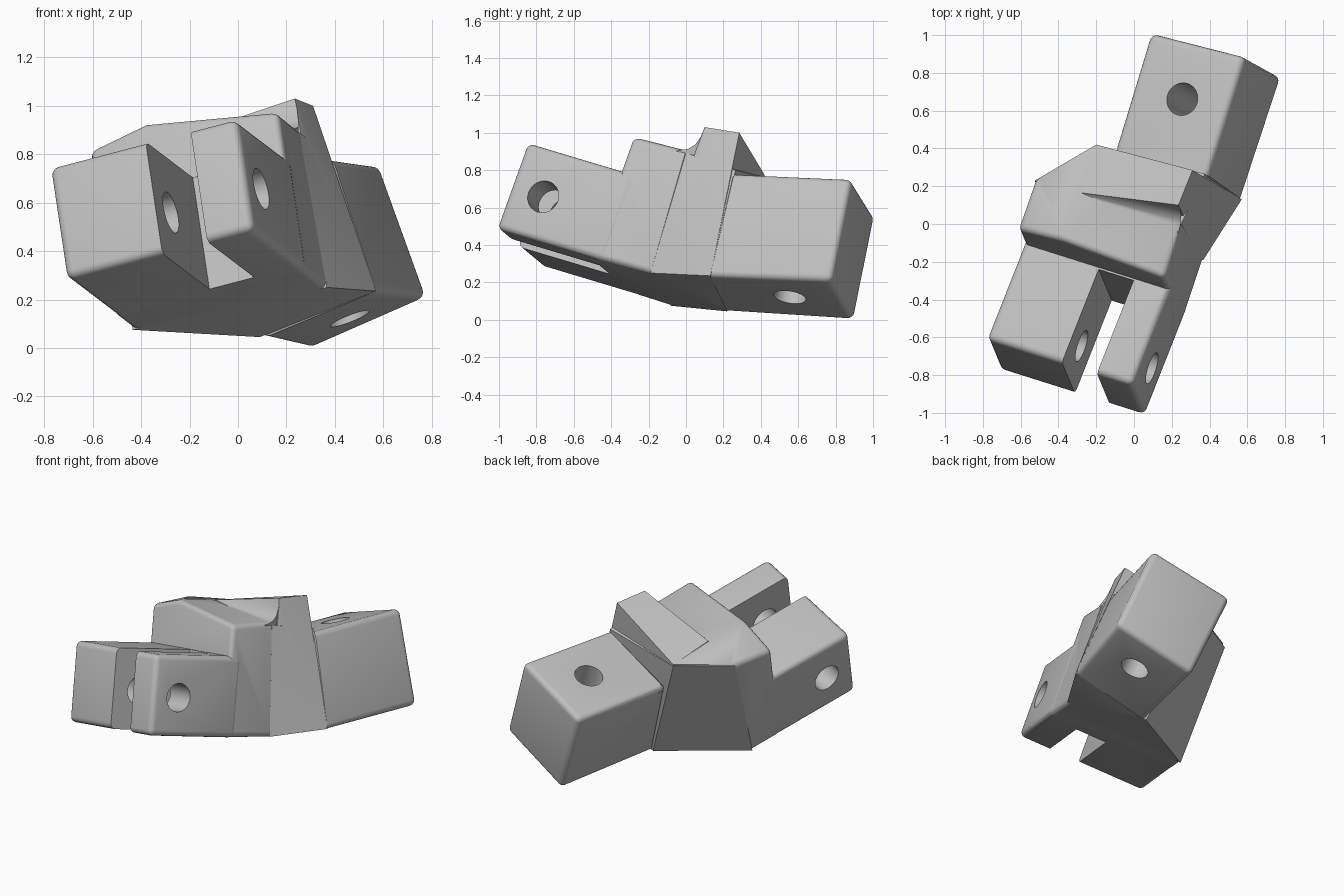
import bpy, bmesh
from mathutils import Vector, Matrix

cube = bpy.data.objects.get("Cube")
if cube:
    bpy.data.objects.remove(cube, do_unlink=True)

# Single grey material
grey = bpy.data.materials.new("plain_grey")
grey.use_nodes = True
COLOUR = (0.52, 0.52, 0.52, 1)
grey.diffuse_color = COLOUR
grey.node_tree.nodes["Principled BSDF"].inputs["Base Color"].default_value = COLOUR


def frame(origin, across, up):
    """Local frame: x across, y along the part, z up."""
    u = Vector(across).normalized()
    v = Vector(up).cross(u).normalized()
    m = Matrix((u, v, u.cross(v))).transposed().to_4x4()
    m.translation = origin
    return m


FORK = frame((-0.77, -0.61, 0.75), (0.925, -0.292, 0.243), (-0.123, 0.329, 0.936))
TAB = frame((0.09, 1.0, 0.55), (0.90, -0.223, 0.38), (-0.337, 0.175, 0.925))


def hull(name, points, bevel=0.0, rounded=lambda middle: True):
    """Convex solid around points; edges chosen by their middle are rounded."""
    bm = bmesh.new()
    for p in points:
        bm.verts.new(p)
    bmesh.ops.convex_hull(bm, input=bm.verts[:])
    loose = [v for v in bm.verts if not v.link_faces]
    bmesh.ops.delete(bm, geom=loose, context='VERTS')
    bmesh.ops.dissolve_limit(bm, angle_limit=0.03, verts=bm.verts[:], edges=bm.edges[:])
    if bevel:
        sharp = [e for e in bm.edges if e.calc_face_angle(0) > 0.4
                 and rounded((e.verts[0].co + e.verts[1].co) / 2)]
        bmesh.ops.bevel(bm, geom=sharp, offset=bevel, segments=4, profile=0.5,
                        affect='EDGES', clamp_overlap=True)
    bmesh.ops.recalc_face_normals(bm, faces=bm.faces[:])
    mesh = bpy.data.meshes.new(name)
    bm.to_mesh(mesh)
    bm.free()
    mesh.materials.append(grey)
    ob = bpy.data.objects.new(name, mesh)
    bpy.context.collection.objects.link(ob)
    return ob


def box(name, m, lo, hi, bevel=0.0):
    corners = [m @ Vector((x, y, z)) for x in (lo[0], hi[0])
               for y in (lo[1], hi[1]) for z in (lo[2], hi[2])]
    return hull(name, corners, bevel)


def rod(name, m, centre, axis, radius, half):
    """Round cutter along a local axis."""
    a = (m.to_3x3() @ Vector(axis)).normalized()
    bpy.ops.mesh.primitive_cylinder_add(vertices=40, radius=radius, depth=2 * half,
                                        location=m @ Vector(centre),
                                        rotation=a.to_track_quat('Z', 'Y').to_euler())
    ob = bpy.context.object
    ob.name = name
    ob.data.materials.append(grey)
    return ob


def combine(base, other, operation):
    mod = base.modifiers.new(operation, 'BOOLEAN')
    mod.operation = operation
    mod.solver = 'EXACT'
    mod.object = other
    bpy.context.view_layer.update()
    bpy.context.view_layer.objects.active = base
    bpy.ops.object.modifier_apply(modifier=mod.name)
    bpy.data.objects.remove(other, do_unlink=True)


LEFT, RIGHT, THICK, STEP = -0.012, 0.823, 0.495, 0.56

# Corner points where the fork section bends into the tab section
bend_left_low, bend_right_low = Vector((-0.435, -0.08, 0.075)), Vector((0.367, -0.19, 0.25))
bend_left_top, bend_right_top = Vector((-0.525, 0.23, 0.79)), Vector((0.25, 0.0, 0.905))
back_left_low, back_right_low = Vector((0.09, 0.22, 0.045)), Vector((0.57, 0.13, 0.235))
back_left_top, back_right_top = Vector((-0.20, 0.42, 0.775)), Vector((0.31, 0.285, 1.0))

# Fork block
body = box("bracket_body", FORK, (LEFT, 0, -THICK), (RIGHT, 0.65, 0), 0.035)

# Raised shoulder behind the fork, with a crest along its length
to_fork = FORK.inverted()
profile = [(LEFT, -THICK), (LEFT, 0.23), (0.254, 0.287), (RIGHT, 0.19), (RIGHT, -THICK)]
front = [FORK @ Vector((a, STEP, h)) for a, h in profile]
shoulder = hull("shoulder", front + [bend_left_low, bend_right_low, bend_left_top,
                                     bend_right_top, back_left_top], 0.03,
                lambda middle: (to_fork @ middle).y < 0.74)

# Core joining shoulder and tab, its top just under the shoulder
under = Vector((0, 0, -0.012))
core = hull("core", [bend_left_low, bend_right_low, bend_left_top + under,
                     bend_right_top + under, back_left_top + under, back_left_low,
                     back_right_low, Vector((0.375, 0.265, 0.80))])

# Back ridge
apex = Vector((-0.28, 0.165, 0.857))
ridge_front = Vector((0.235, 0.10, 1.03))
ridge = hull("ridge", [ridge_front, back_right_top, back_left_top, apex, back_right_low,
                       back_left_low, bend_right_low])

# Concave saddle sweeping up to the ridge, fading out at the left
curve = [Vector(p) for p in ((0.235, -0.05, 0.905), (0.25, 0.01, 0.913),
                             (0.25, 0.05, 0.937), (0.245, 0.08, 0.98))] + [ridge_front]
drop = Vector((0, 0, 0.3))
saddle = []
for i, (p, q) in enumerate(zip(curve, curve[1:])):
    tops = [p, q, apex]
    saddle.append(hull(f"saddle_{i}", tops + [t - drop for t in tops]))

# Rear tab, reaching into the core and rounded away from it
rear = [Vector(p) for p in ((0.585, 0.885, 0.757), (0.783, 0.775, 0.21),
                            (0.295, 0.90, -0.004), (0.085, 1.012, 0.552))]
root = [Vector((0.39, 0.258, 0.785)), back_right_low, Vector((0.105, 0.22, 0.04)),
        Vector((-0.105, 0.385, 0.585))]
tab = hull("tab", rear + root + [Vector((0.1, 0.1, 0.5))], 0.035,
           lambda middle: middle.y > 0.35)

for part in [shoulder, core, ridge, *saddle, tab]:
    combine(body, part, 'UNION')

# Slot between the prongs, cross hole and tab hole
combine(body, box("slot", FORK, (0.42, -0.2, -0.8), (0.62, STEP - 0.01, 0.1)), 'DIFFERENCE')
combine(body, rod("cross_hole", FORK, (0.41, 0.193, -0.258), (1, 0, 0), 0.087, 0.7), 'DIFFERENCE')
combine(body, rod("tab_hole", TAB, (0.27, -0.29, -0.29), (0, 0, 1), 0.087, 0.5), 'DIFFERENCE')

# Smooth the rounded areas, keep hard edges
bpy.ops.object.select_all(action='DESELECT')
body.select_set(True)
bpy.context.view_layer.objects.active = body
bpy.ops.object.shade_smooth_by_angle(angle=0.5)
